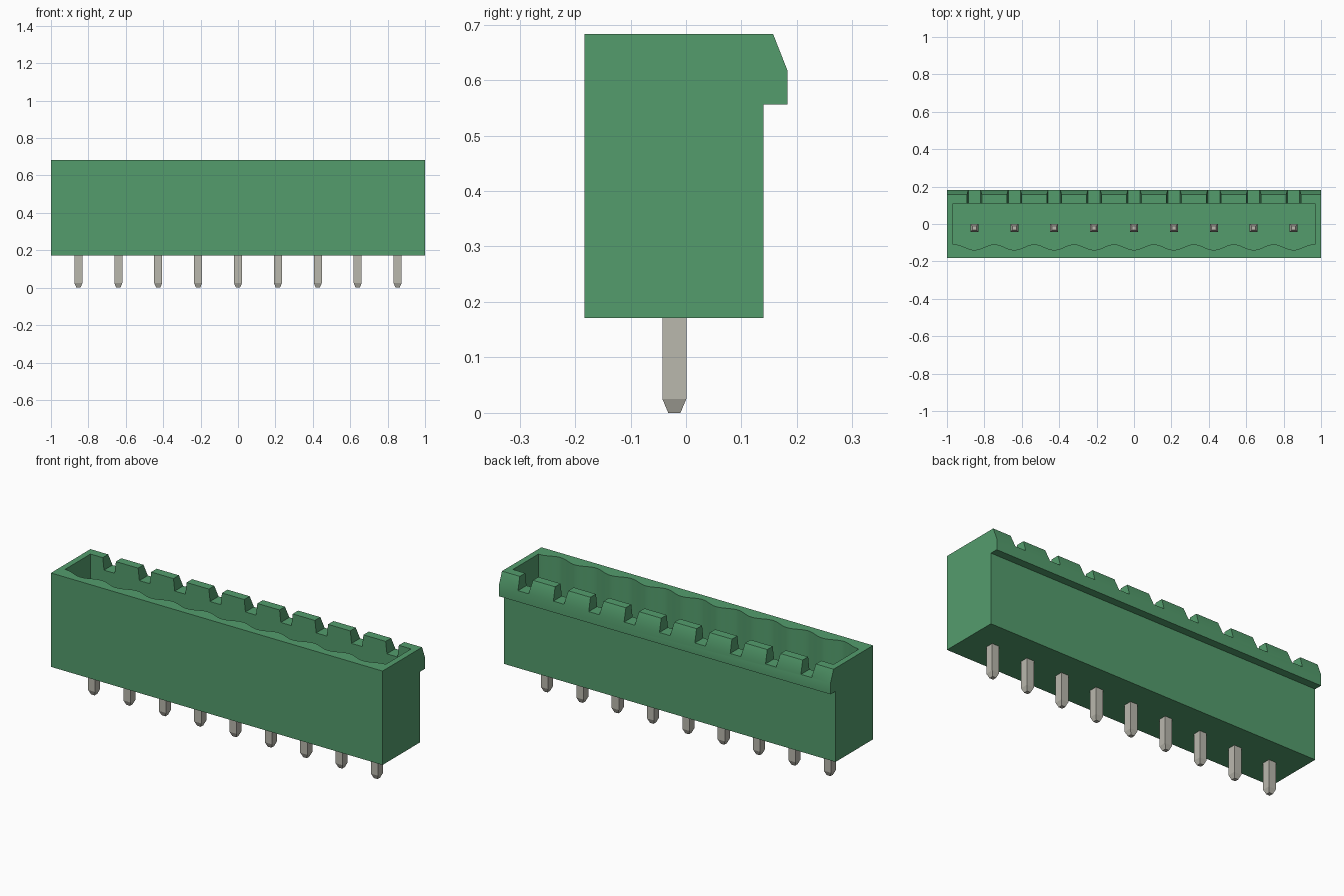
import bpy, bmesh, math
from mathutils import Vector

if "Cube" in bpy.data.objects:
    bpy.data.objects.remove(bpy.data.objects["Cube"], do_unlink=True)

PITCH = 0.2133
PIN_X = [(i - 4) * PITCH for i in range(9)]
PIN_Y = -0.021


def material(name, colour):
    m = bpy.data.materials.new(name)
    m.use_nodes = True
    m.diffuse_color = colour
    m.node_tree.nodes["Principled BSDF"].inputs["Base Color"].default_value = colour
    return m


green = material("green plastic", (0.088, 0.335, 0.152, 1))
metal = material("tinned metal", (0.49, 0.48, 0.42, 1))


def add_prism(bm, points, offset):
    """Extrude a closed outline of 3D points by an offset."""
    face = bm.faces.new([bm.verts.new(p) for p in points])
    new = bmesh.ops.extrude_face_region(bm, geom=[face])["geom"]
    bmesh.ops.translate(bm, vec=Vector(offset),
                        verts=[v for v in new if isinstance(v, bmesh.types.BMVert)])


def make_object(name, bm, mat):
    bmesh.ops.recalc_face_normals(bm, faces=bm.faces)
    mesh = bpy.data.meshes.new(name)
    bm.to_mesh(mesh)
    bm.free()
    mesh.materials.append(mat)
    ob = bpy.data.objects.new(name, mesh)
    bpy.context.collection.objects.link(ob)
    return ob


def activate(ob):
    bpy.ops.object.select_all(action='DESELECT')
    ob.select_set(True)
    bpy.context.view_layer.objects.active = ob


def cut(ob, cutter):
    mod = ob.modifiers.new("cut", 'BOOLEAN')
    mod.operation = 'DIFFERENCE'
    mod.solver = 'EXACT'
    mod.object = cutter
    activate(ob)
    bpy.ops.object.modifier_apply(modifier=mod.name)
    bpy.data.objects.remove(cutter, do_unlink=True)


# Housing: side profile with the latch lip along the back
profile = [(-0.183, 0.171), (0.14, 0.171), (0.14, 0.556), (0.183, 0.556),
           (0.183, 0.617), (0.157, 0.683), (-0.183, 0.683)]
bm = bmesh.new()
add_prism(bm, [(-1, y, z) for y, z in profile], (2, 0, 0))
housing = make_object("housing", bm, green)

# Socket cavity with a scalloped front wall
FLOOR = 0.30
outline = [(0.967, 0.11), (-0.967, 0.11), (-0.967, -0.109)]
STEPS = 12
for i in range(9 * STEPS + 1):
    x = (i / STEPS - 4.5) * PITCH
    outline.append((x, -0.124 + 0.015 * math.cos(2 * math.pi * i / STEPS)))
outline.append((0.967, -0.109))
bm = bmesh.new()
add_prism(bm, [(x, y, FLOOR) for x, y in outline], (0, 0, 0.6))
cut(housing, make_object("cavity_cutter", bm, green))

# Tapered notches through the back rim, one per contact
bm = bmesh.new()
for x in PIN_X:
    shape = [(-0.032, 0.617), (0.032, 0.617), (0.044, 0.72), (-0.044, 0.72)]
    add_prism(bm, [(x + u, 0.07, z) for u, z in shape], (0, 0.2, 0))
cut(housing, make_object("notch_cutter", bm, green))
activate(housing)
bpy.ops.object.shade_smooth_by_angle(angle=math.radians(30))

# Contact pins: square bars with tapered ends
for n, x in enumerate(PIN_X):
    bm = bmesh.new()
    rings = []
    for z, r in [(0, 0.011), (0.025, 0.0215), (0.525, 0.0215), (0.55, 0.011)]:
        rings.append([bm.verts.new((x + sx * r, PIN_Y + sy * r, z))
                      for sx, sy in [(-1, -1), (1, -1), (1, 1), (-1, 1)]])
    for low, high in zip(rings, rings[1:]):
        for k in range(4):
            j = (k + 1) % 4
            bm.faces.new([low[k], low[j], high[j], high[k]])
    bm.faces.new(rings[0])
    bm.faces.new(rings[-1])
    make_object("contact_pin_%d" % (n + 1), bm, metal)
